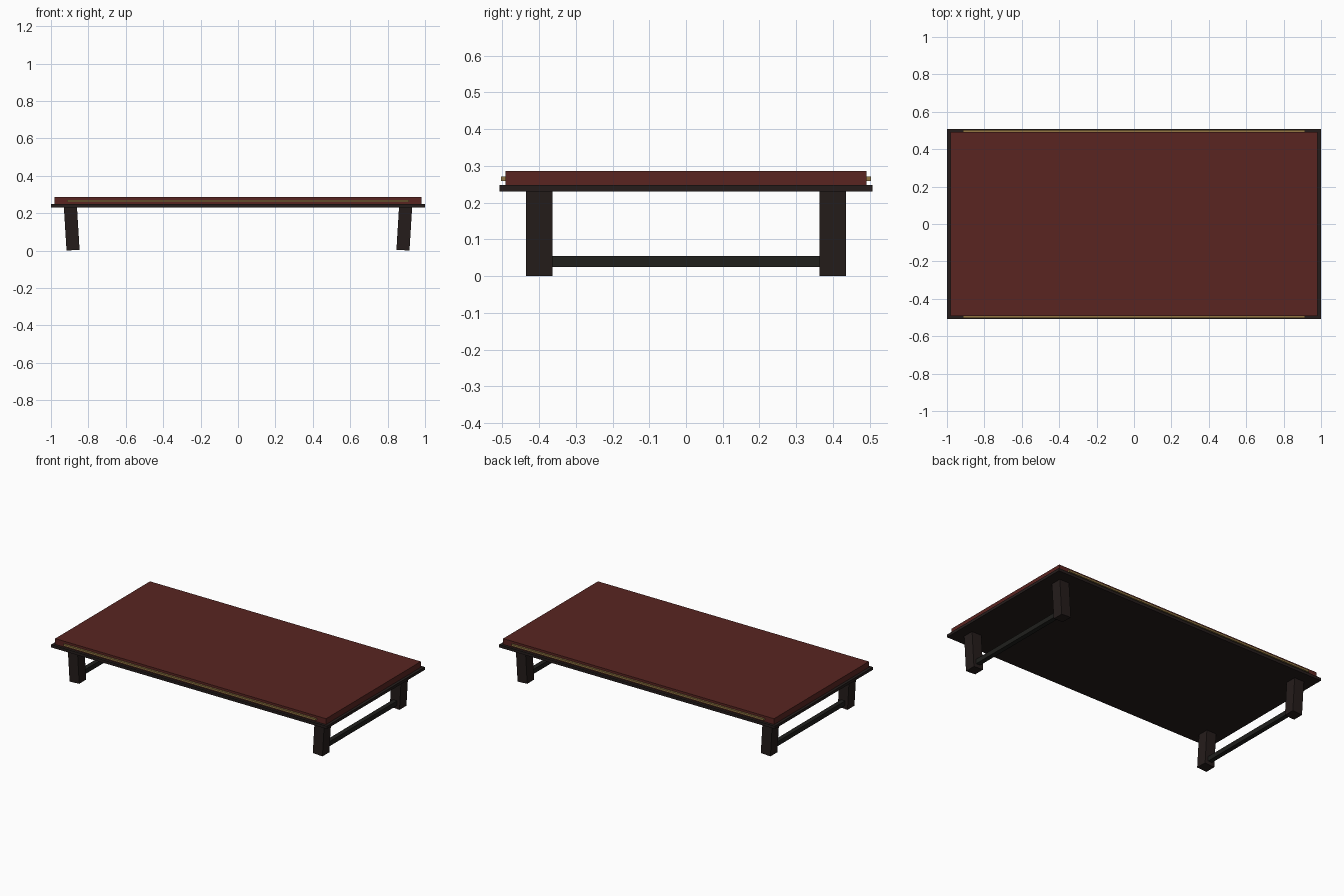
import bpy
import math

if "Cube" in bpy.data.objects:
    bpy.data.objects.remove(bpy.data.objects["Cube"])


def material(name, color):
    m = bpy.data.materials.new(name)
    m.diffuse_color = (*color, 1)
    m.use_nodes = True
    m.node_tree.nodes["Principled BSDF"].inputs["Base Color"].default_value = m.diffuse_color
    return m


wood = material("dark_wood", (0.018, 0.012, 0.011))
rail = material("dark_rail", (0.014, 0.014, 0.012))
red = material("red_top", (0.10, 0.018, 0.015))
gold = material("gold_trim", (0.30, 0.19, 0.06))


def box(name, center, size, mat, tilt=0.0):
    bpy.ops.mesh.primitive_cube_add(size=1, location=center, rotation=(0, tilt, 0))
    ob = bpy.context.object
    ob.name = name
    ob.scale = size
    ob.data.materials.append(mat)
    return ob


# table top: dark base plate with the red slab on it
box("base_plate", (0, 0, 0.239), (2.0, 1.016, 0.018), wood)
box("top_slab", (0, 0, 0.267), (1.964, 0.982, 0.038), red)

# gold trim along the front and back edges of the slab
for sy, side in ((-1, "front"), (1, "back")):
    box(f"{side}_trim", (0, sy * 0.496, 0.265), (1.83, 0.014, 0.012), gold)

# legs leaning slightly inwards at the foot, joined by a low stretcher
for sx, end in ((-1, "left"), (1, "right")):
    for sy, side in ((-1, "front"), (1, "back")):
        box(f"{side}_{end}_leg", (sx * 0.889, sy * 0.399, 0.118),
            (0.07, 0.072, 0.232), wood, tilt=sx * math.radians(3.5))
    box(f"{end}_stretcher", (sx * 0.885, 0, 0.04), (0.03, 0.74, 0.03), rail)
